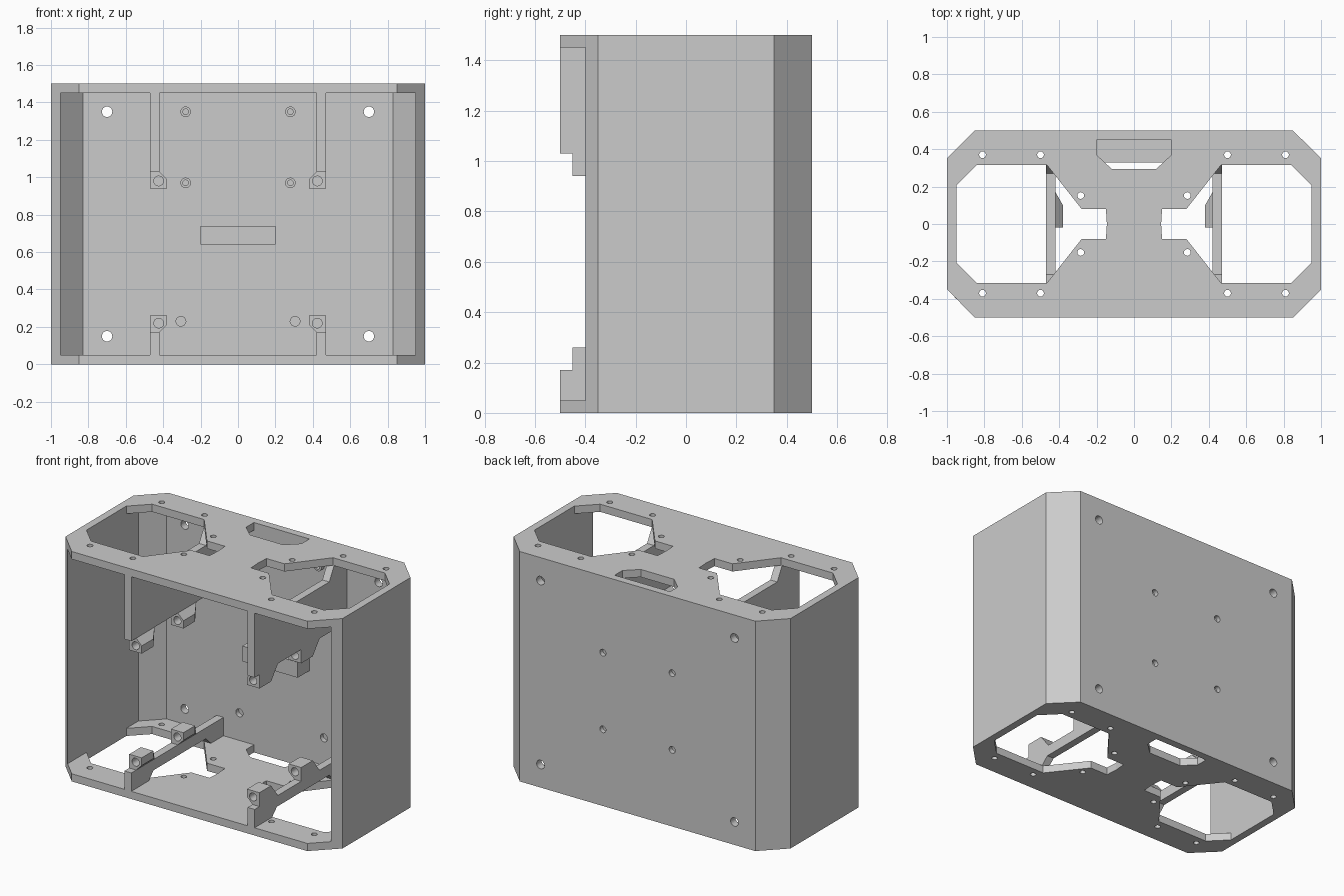
import bpy, bmesh, math

if "Cube" in bpy.data.objects:
    bpy.data.objects.remove(bpy.data.objects["Cube"], do_unlink=True)

grey = bpy.data.materials.new("plain grey")
grey.use_nodes = True
COLOUR = (0.6, 0.6, 0.6, 1)
grey.diffuse_color = COLOUR
grey.node_tree.nodes["Principled BSDF"].inputs["Base Color"].default_value = COLOUR

T, H = 0.05, 1.5  # wall thickness, total height


def prism(bm, pts, axis, a, b):
    """Extrude a 2D outline along an axis from a to b."""
    place = {"X": lambda u, v, w: (w, u, v),
             "Y": lambda u, v, w: (u, w, v),
             "Z": lambda u, v, w: (u, v, w)}[axis]
    lo = [bm.verts.new(place(u, v, a)) for u, v in pts]
    hi = [bm.verts.new(place(u, v, b)) for u, v in pts]
    bm.faces.new(lo)
    bm.faces.new(hi)
    for i in range(len(pts)):
        j = (i + 1) % len(pts)
        bm.faces.new((lo[i], lo[j], hi[j], hi[i]))


def circle(u, v, r, n=24):
    return [(u + r * math.cos(math.tau * i / n), v + r * math.sin(math.tau * i / n))
            for i in range(n)]


def mirrored(half):
    """Complete an outline that is symmetric about u = 0."""
    return half + [(-u, v) for u, v in reversed(half)]


def finish(bm, name):
    bmesh.ops.recalc_face_normals(bm, faces=bm.faces[:])
    mesh = bpy.data.meshes.new(name)
    bm.to_mesh(mesh)
    bm.free()
    mesh.materials.append(grey)
    ob = bpy.data.objects.new(name, mesh)
    bpy.context.collection.objects.link(ob)
    return ob


def cut(ob, bm):
    """Subtract the solids in bm from ob."""
    cutter = finish(bm, "cutter")
    cutter.hide_render = True
    mod = ob.modifiers.new("cut", "BOOLEAN")
    mod.operation, mod.solver, mod.object = "DIFFERENCE", "EXACT", cutter
    bpy.context.view_layer.objects.active = ob
    bpy.ops.object.modifier_apply(modifier=mod.name)
    bpy.data.objects.remove(cutter, do_unlink=True)


# Top and bottom plates with window, slot and screw holes
octagon = mirrored([(0.85, -0.5), (1, -0.35), (1, 0.35), (0.85, 0.5)])
upper = [(0.145, 0), (0.15, 0.08), (0.28, 0.08), (0.465, 0.315), (0.84, 0.315), (0.95, 0.205)]
window = upper + [(x, -y) for x, y in reversed(upper[1:])]
slot = mirrored([(0.12, 0.295), (0.2, 0.37), (0.2, 0.45)])
for name, z in (("bottom_plate", 0), ("top_plate", H - T)):
    bm = bmesh.new()
    prism(bm, octagon, "Z", z, z + T)
    plate = finish(bm, name)
    bm = bmesh.new()
    outlines = [slot]
    for s in (-1, 1):
        outlines.append([(s * x, y) for x, y in window])
        for x, y in ((0.81, 0.37), (0.5, 0.37), (0.285, 0.152)):
            outlines += [circle(s * x, y, 0.018), circle(s * x, -y, 0.018)]
    for pts in outlines:
        prism(bm, pts, "Z", z - T, z + 2 * T)
    cut(plate, bm)

# Side and back walls, open at the front
outer = [(0.95, -0.4), (1, -0.35), (1, 0.35), (0.85, 0.5)]
inner = [(0.95, -0.395), (0.95, 0.33), (0.83, 0.45)]
half = outer[::-1]
wall_pts = [(-x, y) for x, y in outer] + half + inner + [(-x, y) for x, y in inner[::-1]]
bm = bmesh.new()
prism(bm, wall_pts, "Z", T, H - T)
walls = finish(bm, "side_and_back_walls")
bm = bmesh.new()
for s in (-1, 1):
    for z in (0.15, 1.35):
        prism(bm, circle(s * 0.7, z, 0.028), "Y", 0.4, 0.6)
    for z in (0.5, 1.0):  # blind holes at the back
        prism(bm, circle(s * 0.25, z, 0.022), "Y", 0.47, 0.6)
    prism(bm, circle(s * 0.305, 0.23, 0.026), "Y", 0.4, 0.48)
cut(walls, bm)

# Small ring bosses on the inside of the back wall
for s in (-1, 1):
    for z in (0.97, 1.35):
        bm = bmesh.new()
        prism(bm, circle(s * 0.28, z, 0.028), "Y", 0.42, 0.455)
        boss = finish(bm, "back_boss")
        bm = bmesh.new()
        prism(bm, circle(s * 0.28, z, 0.015), "Y", 0.4, 0.448)
        cut(boss, bm)

# Shelf block on the back wall
bm = bmesh.new()
prism(bm, mirrored([(0.2, 0.64), (0.2, 0.74)]), "Y", 0.33, 0.45)
finish(bm, "back_shelf")

# Webs with drilled mounting blocks, standing on or hanging from the plates
for level, depth, dip in (("lower", 0.17, 0.05), ("upper", 0.47, 0.09)):
    def height(d):
        return d if level == "lower" else H - d

    web = [(-0.5, T), (-0.5, depth), (T + 0.4, depth), (T + 0.4, T), (0.32, T),
           (0.27, T + dip), (-0.27, T + dip), (-0.32, T)]
    section = [(0.47, 0), (0.47, 0.09), (0.38, 0.09), (0.38, 0.04), (0.42, 0)]
    for side, s in (("right", -1), ("left", 1)):
        bm = bmesh.new()
        prism(bm, [(y, height(d)) for y, d in web], "X", s * 0.42, s * 0.47)
        finish(bm, f"{level}_{side}_web")
        for y in (-0.45, -0.02):
            bm = bmesh.new()
            for dy in (0, 0.12):
                for x, d in section:
                    bm.verts.new((s * x, y + dy, height(depth + d)))
            for x in (0.42, 0.47):  # tapered tail
                bm.verts.new((s * x, y + 0.19, height(depth)))
            bmesh.ops.convex_hull(bm, input=bm.verts[:])
            block = finish(bm, f"{level}_{side}_mounting_block")
            bm = bmesh.new()
            prism(bm, circle(s * 0.424, height(depth + 0.05), 0.026), "Y", y - 0.05, y + 0.09)
            cut(block, bm)
